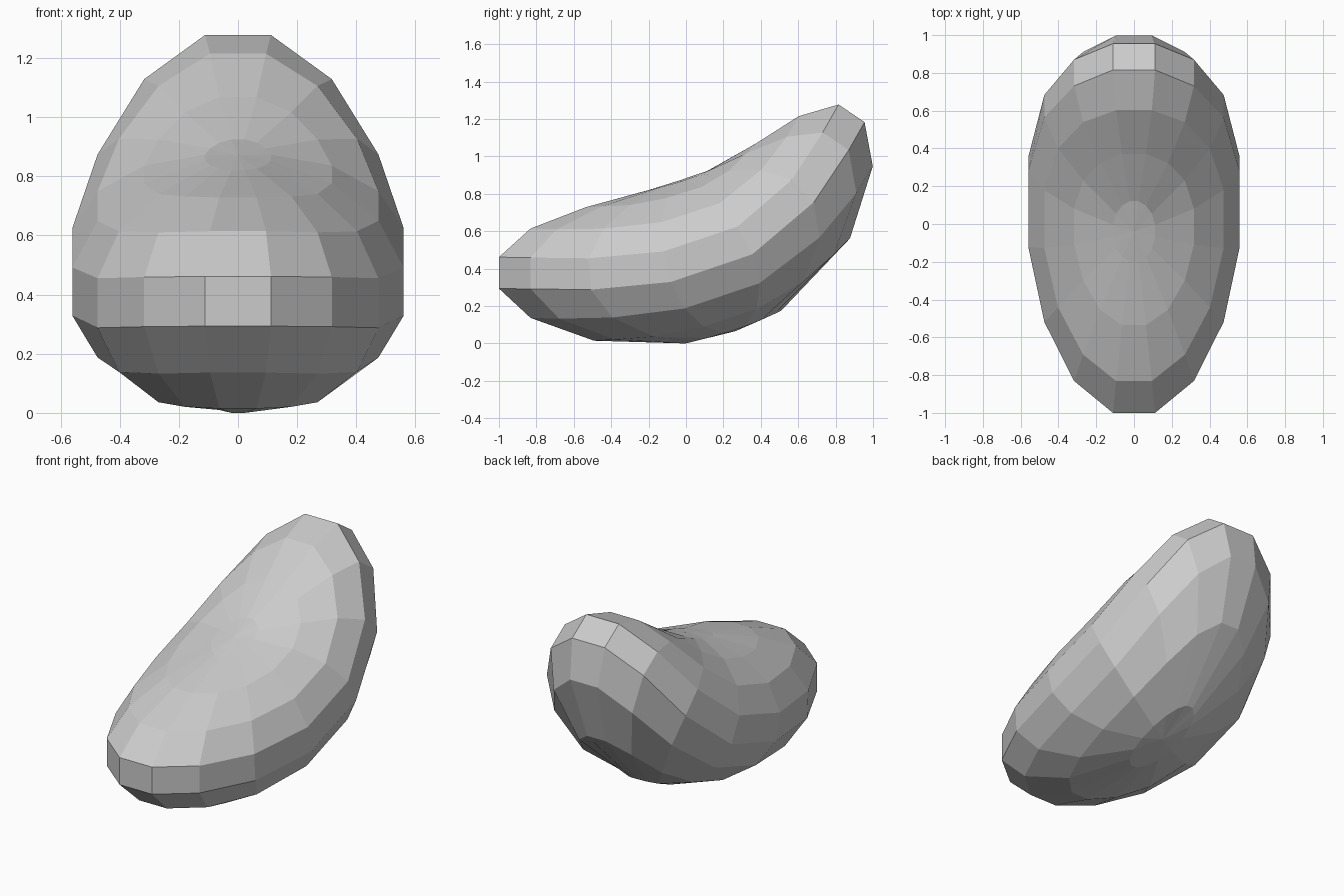
import bpy
import bmesh
from math import sin, cos, radians
from mathutils import Vector, Matrix

cube = bpy.data.objects.get("Cube")
if cube:
    bpy.data.objects.remove(cube, do_unlink=True)

# Half sizes of the straight bean before it is bent
RX, RY, RZ = 0.582, 1.154, 0.43
SIDES, RINGS = 16, 8

# Bent centre line: distance along the bean, y, z, slope in degrees
SPINE = [
    (-1.11, -1.0, 0.382, 0),
    (-0.94, -0.83, 0.38, 0),
    (-0.63, -0.515, 0.376, 3.5),
    (-0.22, -0.10, 0.415, 13.5),
    (0.22, 0.315, 0.555, 27.5),
    (0.63, 0.625, 0.82, 45),
    (0.94, 0.80, 1.085, 56),
    (1.11, 0.885, 1.235, 56),
]


def bend(p):
    """Carry a point of the straight bean onto the bent centre line."""
    i = 0
    while i < len(SPINE) - 2 and p.y > SPINE[i + 1][0]:
        i += 1
    (s0, y0, z0, a0), (s1, y1, z1, a1) = SPINE[i], SPINE[i + 1]
    span = s1 - s0
    t = (p.y - s0) / span
    start, end = Vector((0, y0, z0)), Vector((0, y1, z1))
    d0, d1 = (Vector((0, cos(radians(a)), sin(radians(a)))) * span for a in (a0, a1))
    h = t * t * (3 - 2 * t)
    centre = start.lerp(end, h) + d0 * (t * (1 - t) ** 2) - d1 * (t * t * (1 - t))
    turn = Matrix.Rotation(radians(a0 + (a1 - a0) * t), 3, 'X')
    return centre + turn @ Vector((p.x, 0, p.z))


# Rings from bottom to top, closed by a fan at each pole
bm = bmesh.new()
rings = []
for r in range(RINGS):
    lat = radians(-90 + 180 * (r + 0.5) / RINGS)
    ring = []
    for k in range(SIDES):
        lon = radians(360 * (k + 0.5) / SIDES)
        p = Vector((RX * cos(lat) * cos(lon), RY * cos(lat) * sin(lon), RZ * sin(lat)))
        ring.append(bm.verts.new(bend(p)))
    rings.append(ring)
bottom = bm.verts.new(bend(Vector((0, 0, -RZ))))
top = bm.verts.new(bend(Vector((0, 0, RZ))))

for k in range(SIDES):
    n = (k + 1) % SIDES
    for low, high in zip(rings, rings[1:]):
        bm.faces.new((low[k], low[n], high[n], high[k]))
    bm.faces.new((bottom, rings[0][n], rings[0][k]))
    bm.faces.new((top, rings[-1][k], rings[-1][n]))
bmesh.ops.recalc_face_normals(bm, faces=bm.faces)

# Rest the bean on the ground
lowest = min(v.co.z for v in bm.verts)
bmesh.ops.translate(bm, verts=bm.verts, vec=(0, 0, -lowest))

mesh = bpy.data.meshes.new("bean")
bm.to_mesh(mesh)
bm.free()
bean = bpy.data.objects.new("bean", mesh)
bpy.context.collection.objects.link(bean)

# Plain light grey
grey = bpy.data.materials.new("light_grey")
grey.use_nodes = True
colour = (0.6, 0.6, 0.6, 1)
grey.diffuse_color = colour
grey.node_tree.nodes["Principled BSDF"].inputs["Base Color"].default_value = colour
mesh.materials.append(grey)
